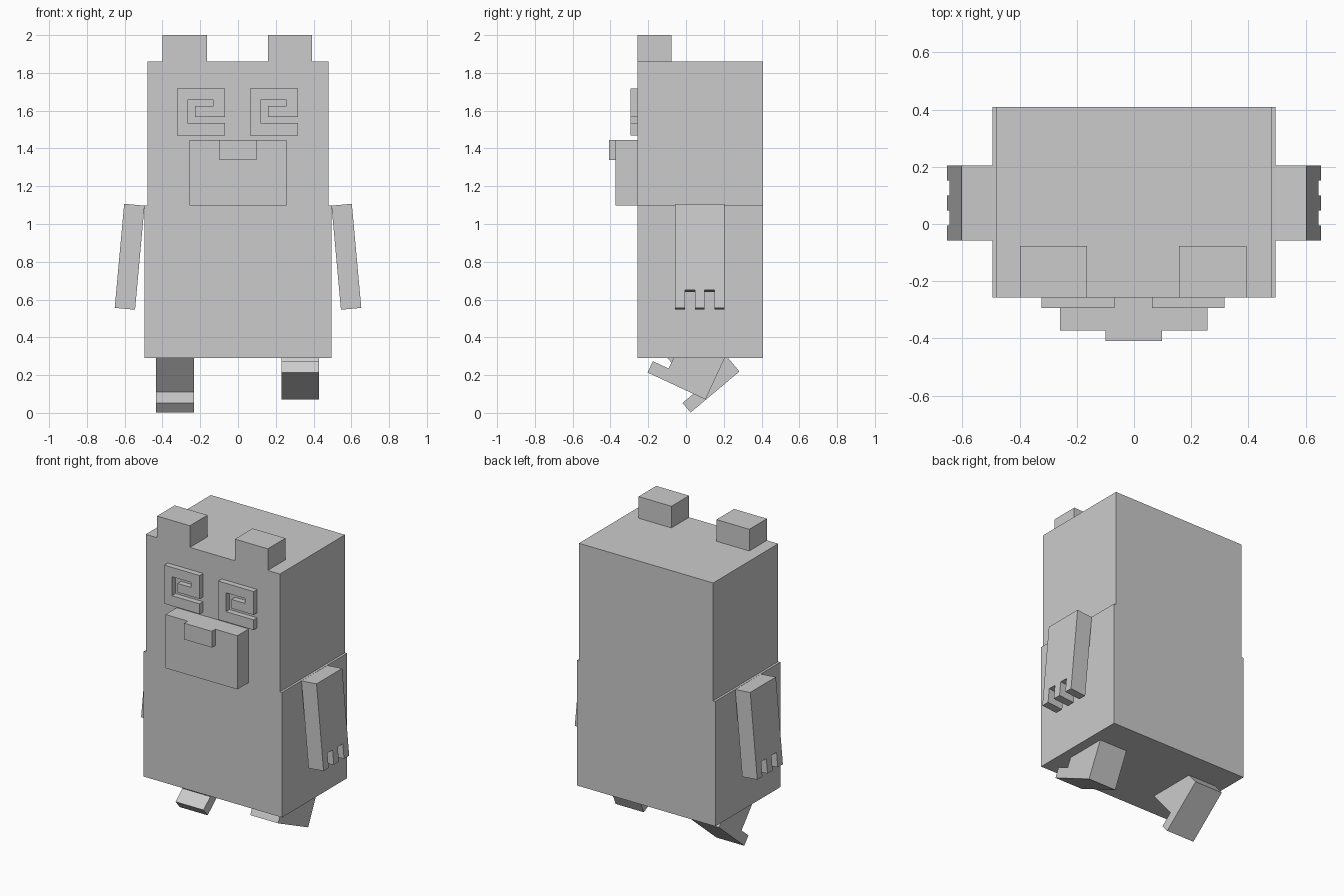
import bpy
import bmesh
from math import radians
from mathutils import Matrix, Vector

cube = bpy.data.objects.get("Cube")
if cube:
    bpy.data.objects.remove(cube, do_unlink=True)

GREY = (0.6, 0.6, 0.6, 1.0)
mat = bpy.data.materials.new("plain grey")
mat.use_nodes = True
mat.diffuse_color = GREY
mat.node_tree.nodes["Principled BSDF"].inputs["Base Color"].default_value = GREY


def prism(name, outline, depth, matrix=Matrix()):
    """Extrude a flat outline of 3D points along the depth vector."""
    bm = bmesh.new()
    face = bm.faces.new([bm.verts.new(p) for p in outline])
    out = bmesh.ops.extrude_face_region(bm, geom=[face], use_keep_orig=True)
    moved = [g for g in out["geom"] if isinstance(g, bmesh.types.BMVert)]
    bmesh.ops.translate(bm, verts=moved, vec=Vector(depth))
    bmesh.ops.recalc_face_normals(bm, faces=bm.faces)
    mesh = bpy.data.meshes.new(name)
    bm.to_mesh(mesh)
    bm.free()
    mesh.materials.append(mat)
    obj = bpy.data.objects.new(name, mesh)
    obj.matrix_world = matrix
    bpy.context.collection.objects.link(obj)
    return obj


def box(name, x, y, z):
    base = [(x[0], y[0], z[0]), (x[1], y[0], z[0]), (x[1], y[1], z[0]), (x[0], y[1], z[0])]
    return prism(name, base, (0, 0, z[1] - z[0]))


FRONT, BACK = -0.257, 0.408

# Trunk, head and muzzle
box("body", (-0.495, 0.495), (FRONT, BACK), (0.29, 1.098))
box("head", (-0.48, 0.48), (FRONT, BACK), (1.098, 1.86))
box("snout", (-0.258, 0.256), (-0.372, FRONT), (1.098, 1.445))
box("nose", (-0.099, 0.098), (-0.408, -0.372), (1.34, 1.445))

# Ears
box("right_ear", (-0.399, -0.164), (FRONT, -0.077), (1.86, 2.0))
box("left_ear", (0.158, 0.393), (FRONT, -0.077), (1.86, 2.0))

# Square spiral eyes, both wound the same way
spiral = [(0.254, 0.249), (0.254, 0.098), (0.095, 0.098), (0.095, 0.156),
          (0.193, 0.156), (0.193, 0.188), (0.056, 0.188), (0.056, 0.066),
          (0.254, 0.066), (0.254, 0), (0, 0), (0, 0.249)]
for name, x in (("right_eye", -0.323), ("left_eye", 0.063)):
    prism(name, [(x + u, FRONT, 1.468 + v) for u, v in spiral], (0, -0.036, 0))

# Arms with three notched fingers, tilted outward
LENGTH, NOTCH, FINGER = 0.553, 0.095, 0.0524
hand = [(0, 0)]
for i in range(5):
    z = -LENGTH if i % 2 == 0 else NOTCH - LENGTH
    hand += [(i * FINGER, z), ((i + 1) * FINGER, z)]
hand.append((5 * FINGER, 0))
for name, side in (("right_arm", -1), ("left_arm", 1)):
    pose = Matrix.Translation((side * 0.495, -0.058, 1.097)) @ Matrix.Rotation(radians(-5.2 * side), 4, "Y")
    prism(name, [(0, y, z) for y, z in hand], (side * 0.108, 0, 0), pose)

# Striding legs with short toes, pivoted at the heel
leg = [(0, 0), (-0.338, 0), (-0.338, 0.066), (-0.246, 0.066), (-0.246, 0.4), (0, 0.4)]
for name, x, heel_y, heel_z, angle in (("right_leg", -0.434, 0.283, 0.219, 40),
                                       ("left_leg", 0.23, 0.103, 0.071, -25)):
    pose = Matrix.Translation((x, heel_y, heel_z)) @ Matrix.Rotation(radians(angle), 4, "X")
    prism(name, [(0, y, z) for y, z in leg], (0.2, 0, 0), pose)
